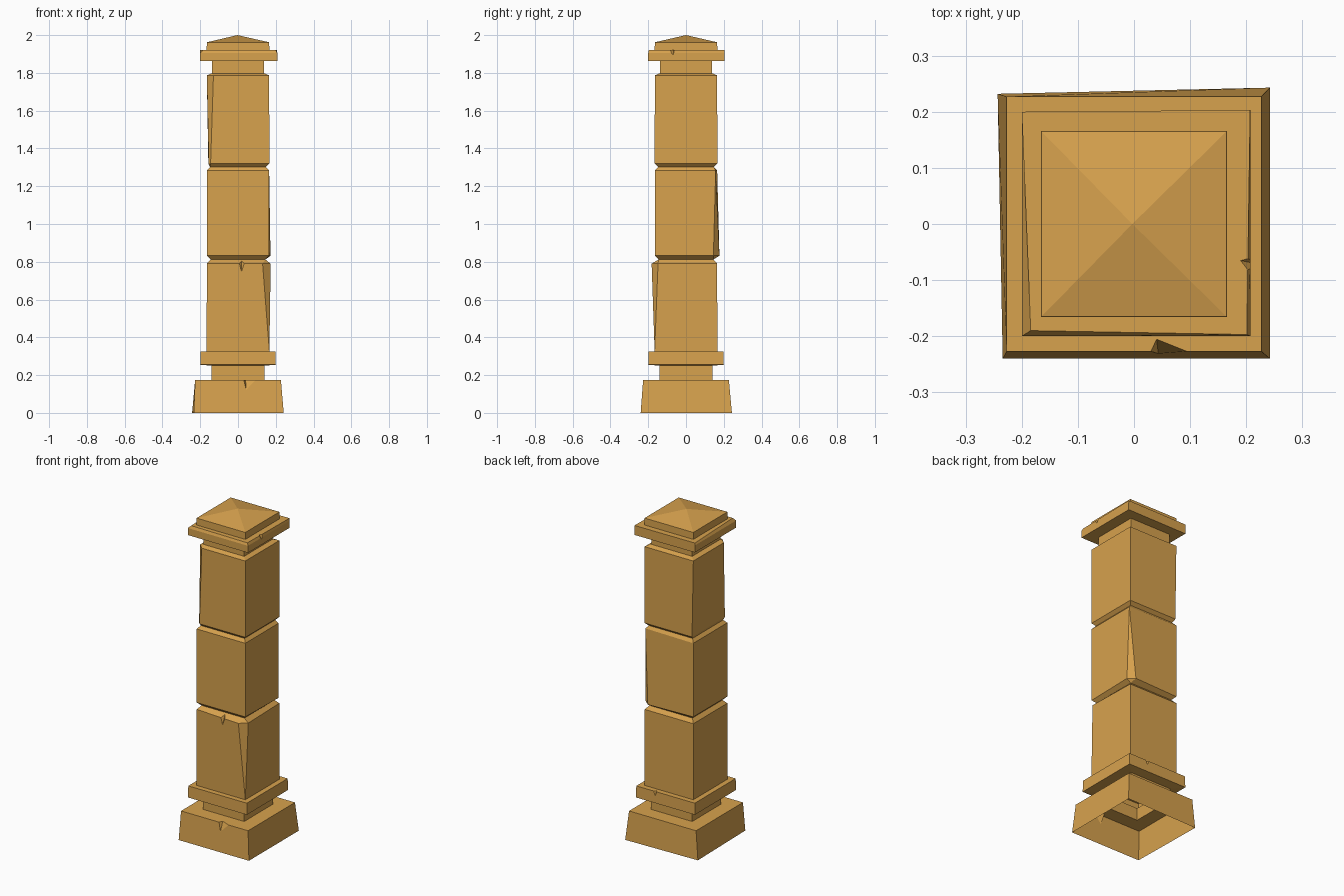
import bpy, bmesh
from mathutils import Vector

old = bpy.data.objects.get("Cube")
if old:
    bpy.data.objects.remove(old, do_unlink=True)

stone = bpy.data.materials.new("ochre stone")
stone.use_nodes = True
stone.diffuse_color = (0.68, 0.36, 0.075, 1)
stone.node_tree.nodes["Principled BSDF"].inputs["Base Color"].default_value = stone.diffuse_color

CORNERS = {"front_left": (-1, -1), "front_right": (1, -1),
           "back_right": (1, 1), "back_left": (-1, 1)}


def ring(bm, z, half, **worn):
    """Square ring with two points per corner; worn corners get their own points."""
    verts = []
    for name, (sx, sy) in CORNERS.items():
        points = worn.get(name, [(sx * half, sy * half)])
        for x, y in (points[0], points[-1]):
            verts.append(bm.verts.new((x, y, z)))
    return verts


def add_object(name, bm):
    mesh = bpy.data.meshes.new(name)
    bm.to_mesh(mesh)
    bm.free()
    obj = bpy.data.objects.new(name, mesh)
    bpy.context.collection.objects.link(obj)
    return obj


def nick(name, points):
    """Chip-shaped cutter from the hull of a few points."""
    bm = bmesh.new()
    for p in points:
        bm.verts.new(p)
    bmesh.ops.convex_hull(bm, input=bm.verts[:])
    bmesh.ops.recalc_face_normals(bm, faces=bm.faces[:])
    obj = add_object(name, bm)
    obj.hide_render = True
    return obj


bm = bmesh.new()
rings = [
    # Plinth and lower neck
    ring(bm, 0, 0.24, front_left=[(-0.234, -0.24)], back_left=[(-0.243, 0.232)],
         back_right=[(0.242, 0.243)], front_right=[(0.242, -0.24)]),
    ring(bm, 0.175, 0.227),
    ring(bm, 0.175, 0.14),
    ring(bm, 0.25, 0.14),
    # Lower band
    ring(bm, 0.255, 0.20),
    ring(bm, 0.325, 0.198),
    # Lower block, front right corner broken at the top
    ring(bm, 0.325, 0.166),
    ring(bm, 0.79, 0.165, front_right=[(0.13, -0.182), (0.173, -0.148)]),
    ring(bm, 0.812, 0.145),
    # Middle block, back right corner broken at the bottom
    ring(bm, 0.832, 0.165, back_right=[(0.172, 0.145), (0.135, 0.177)]),
    ring(bm, 1.283, 0.165, back_right=[(0.165, 0.157)]),
    ring(bm, 1.302, 0.148),
    # Upper block, front left corner broken at the top
    ring(bm, 1.32, 0.166, front_left=[(-0.155, -0.155), (-0.145, -0.166)],
         back_left=[(-0.157, 0.166)]),
    ring(bm, 1.787, 0.165, front_left=[(-0.165, -0.13), (-0.13, -0.165)]),
    ring(bm, 1.798, 0.138),
    # Upper neck, cap band and cap
    ring(bm, 1.862, 0.138),
    ring(bm, 1.862, 0.20, front_right=[(0.208, -0.20)], back_right=[(0.208, 0.203)]),
    ring(bm, 1.905, 0.20, front_right=[(0.208, -0.20)], back_right=[(0.208, 0.203)]),
    ring(bm, 1.92, 0.20, front_left=[(-0.184, -0.19)], front_right=[(0.201, -0.197)],
         back_right=[(0.207, 0.203)]),
    ring(bm, 1.92, 0.166),
    ring(bm, 1.962, 0.165),
]
for low, high in zip(rings, rings[1:]):
    for i in range(8):
        j = (i + 1) % 8
        bm.faces.new((low[i], low[j], high[j], high[i]))
apex = bm.verts.new((-0.003, 0, 2))
for i in range(8):
    bm.faces.new((rings[-1][i], rings[-1][(i + 1) % 8], apex))
bm.faces.new(rings[0][::-1])
bmesh.ops.remove_doubles(bm, verts=bm.verts[:], dist=0.0005)
bmesh.ops.recalc_face_normals(bm, faces=bm.faces[:])
pillar = add_object("stone_pillar", bm)
pillar.data.materials.append(stone)

# Small chips knocked out of the edges
cutters = [
    nick("plinth_nick", [(0.018, -0.25, 0.18), (0.12, -0.235, 0.18),
                         (0.04, -0.203, 0.18), (0.045, -0.246, 0.09)]),
    nick("block_nick", [(-0.01, -0.19, 0.81), (0.05, -0.19, 0.81),
                        (0.02, -0.15, 0.81), (0.018, -0.185, 0.725)]),
    nick("cap_nick", [(0.215, -0.055, 1.93), (0.215, -0.105, 1.93),
                      (0.183, -0.064, 1.93), (0.215, -0.07, 1.885)]),
    nick("band_nick", [(0.045, 0.21, 0.335), (0.095, 0.21, 0.335),
                       (0.07, 0.18, 0.335), (0.07, 0.208, 0.28)]),
]
for cutter in cutters:
    mod = pillar.modifiers.new(cutter.name, "BOOLEAN")
    mod.operation = "DIFFERENCE"
    mod.solver = "EXACT"
    mod.object = cutter

carved = bpy.data.meshes.new_from_object(
    pillar.evaluated_get(bpy.context.evaluated_depsgraph_get()))
pillar.modifiers.clear()
pillar.data = carved
for cutter in cutters:
    bpy.data.objects.remove(cutter, do_unlink=True)

# Hollow underside
bm = bmesh.new()
bm.from_mesh(carved)
base = [f for f in bm.faces if all(v.co.z < 0.001 for v in f.verts)]
bmesh.ops.delete(bm, geom=base, context="FACES")
for f in bm.faces:
    f.smooth = False
    f.material_index = 0
bm.to_mesh(carved)
bm.free()
